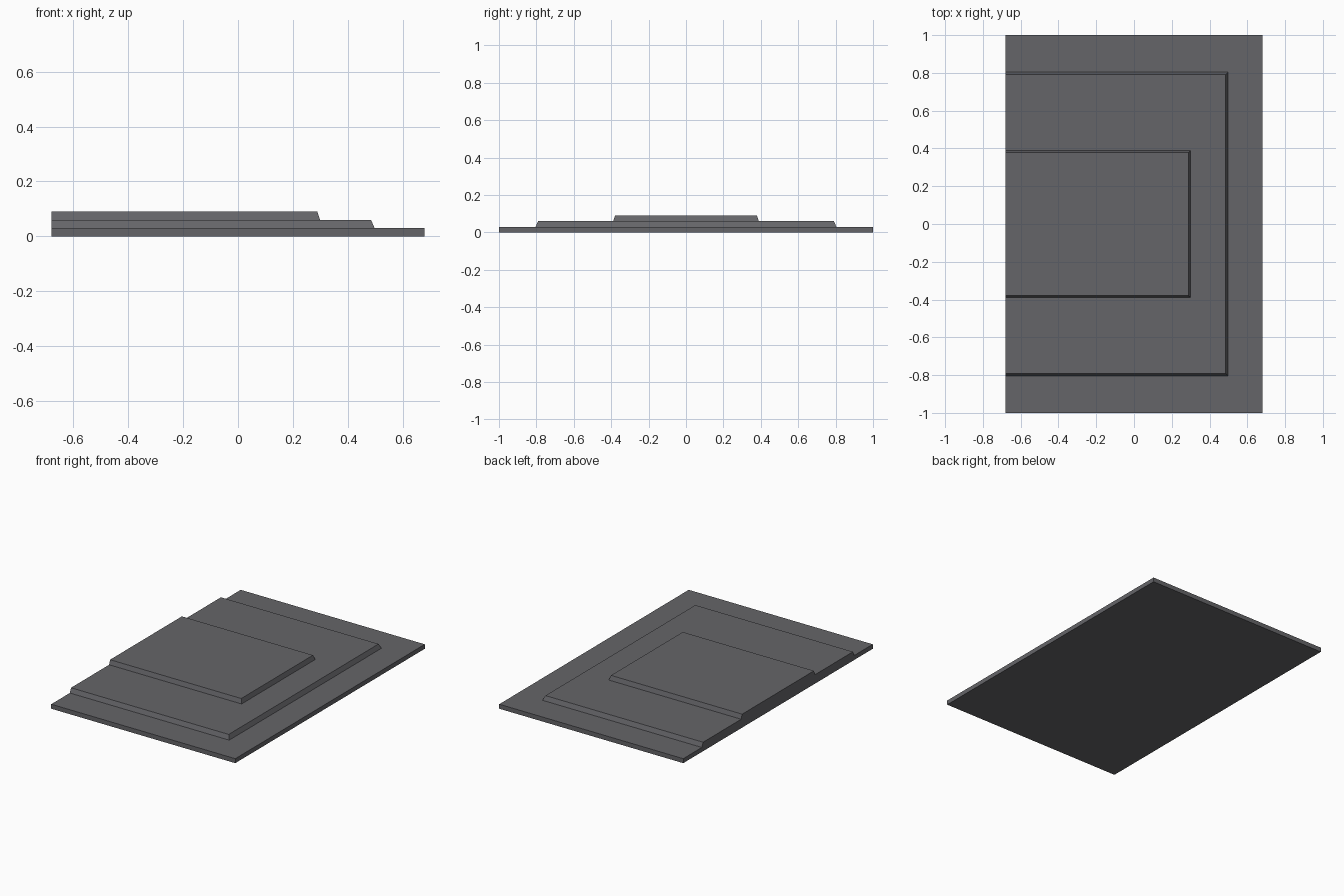
import bpy
import bmesh

if "Cube" in bpy.data.objects:
    bpy.data.objects.remove(bpy.data.objects["Cube"])

LEFT = -0.68    # flush left face shared by all tiers
TIER = 0.03     # height of each tier


def add_tier(name, level, right, half_depth, slope_x=0.0, slope_y=0.0):
    """Slab whose front, back and right sides lean in; the left stays upright."""
    bm = bmesh.new()
    bmesh.ops.create_cube(bm, size=2)
    for v in bm.verts:
        upper = v.co.z > 0
        inset_x, inset_y = (slope_x, slope_y) if upper else (0, 0)
        v.co.x = right - inset_x if v.co.x > 0 else LEFT
        v.co.y *= half_depth - inset_y
        v.co.z = (level + upper) * TIER
    mesh = bpy.data.meshes.new(name)
    bm.to_mesh(mesh)
    bm.free()
    obj = bpy.data.objects.new(name, mesh)
    bpy.context.collection.objects.link(obj)
    return obj


# Three stacked steps
tiers = [
    add_tier("base_slab", 0, 0.68, 1.0),
    add_tier("middle_step", 1, 0.498, 0.804, 0.013, 0.013),
    add_tier("top_step", 2, 0.299, 0.389, 0.01, 0.01),
]

# Dark grey finish
dark = bpy.data.materials.new("dark_grey")
dark.diffuse_color = (0.13, 0.13, 0.14, 1)
dark.use_nodes = True
dark.node_tree.nodes["Principled BSDF"].inputs["Base Color"].default_value = dark.diffuse_color
for tier in tiers:
    tier.data.materials.append(dark)
